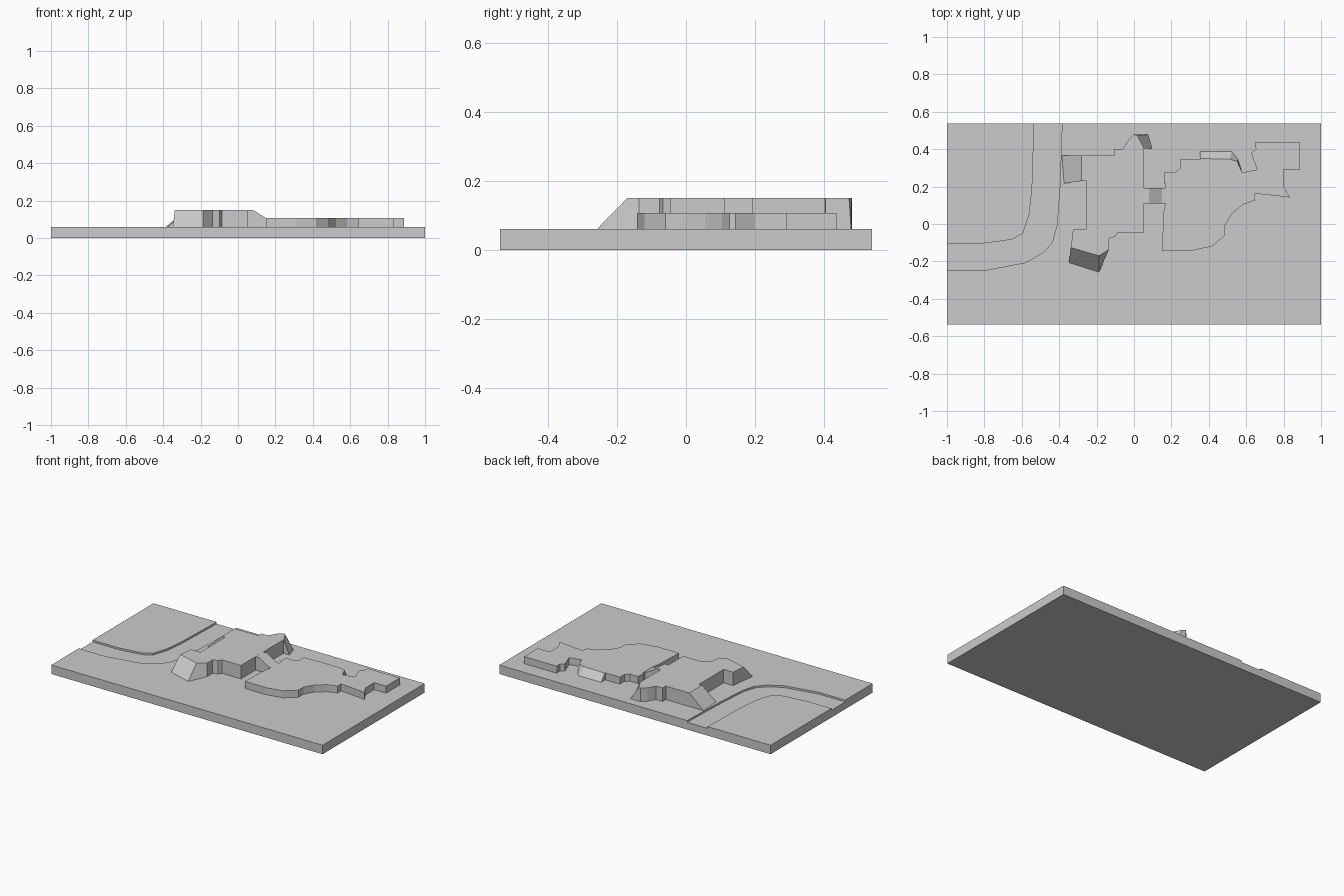
import bpy, bmesh

GROUND, LOW, HIGH = 0.06, 0.107, 0.15


def plate(name, outline, z0, z1):
    """Extruded outline; a 4-value point (x, y, top x, top y) makes a sloping side."""
    bm = bmesh.new()
    low = [bm.verts.new((p[0], p[1], z0)) for p in outline]
    top = [bm.verts.new((p[-2], p[-1], z1)) for p in outline]
    n = len(outline)
    bm.faces.new(low[::-1])
    bm.faces.new(top)
    for i in range(n):
        j = (i + 1) % n
        bm.faces.new((low[i], low[j], top[j], top[i]))
    bmesh.ops.recalc_face_normals(bm, faces=bm.faces)
    mesh = bpy.data.meshes.new(name)
    bm.to_mesh(mesh)
    bm.free()
    ob = bpy.data.objects.new(name, mesh)
    bpy.context.collection.objects.link(ob)
    return ob


# Base slab
W, D = 1.0, 0.538
base = plate("base_slab", [(-W, -D), (W, -D), (W, D), (-W, D)], 0, GROUND)

# Shallow curved road channel cut into the slab
outer = [(-0.535, 0.6), (-0.535, 0.5), (-0.545, 0.185), (-0.56, 0.05), (-0.594, -0.05),
         (-0.652, -0.083), (-0.807, -0.104), (-1.1, -0.104)]
inner = [(-1.1, -0.249), (-0.807, -0.249), (-0.578, -0.206), (-0.487, -0.152),
         (-0.438, -0.1), (-0.412, -0.008), (-0.396, 0.21), (-0.386, 0.5), (-0.386, 0.6)]
cutter = plate("road_cutter", outer + inner, GROUND - 0.012, GROUND + 0.1)
cutter.hide_render = True
cutter.hide_set(True)
cut = base.modifiers.new("road", 'BOOLEAN')
cut.operation = 'DIFFERENCE'
cut.solver = 'EXACT'
cut.object = cutter

# Upper terrace with west, south and north-east ramps
plate("upper_terrace", [
    (-0.385, 0.366, -0.28, 0.366), (-0.374, 0.217, -0.28, 0.23),
    (-0.257, 0.233), (-0.257, -0.03), (-0.326, -0.03), (-0.337, -0.125),
    (-0.348, -0.206, -0.338, -0.126), (-0.187, -0.258, -0.187, -0.17),
    (-0.134, -0.136), (-0.134, -0.077), (-0.1, -0.067), (-0.086, -0.045),
    (0.053, -0.045), (0.053, 0.403), (0.096, 0.403, 0.054, 0.404),
    (0.075, 0.478, 0.018, 0.472), (0, 0.48), (-0.03, 0.45), (-0.06, 0.4),
    (-0.107, 0.4), (-0.107, 0.366)], GROUND, HIGH)

# Lower terrace with a small bevelled north side
plate("lower_terrace", [
    (0.15, -0.142), (0.31, -0.142), (0.417, -0.12), (0.487, -0.06), (0.487, -0.008),
    (0.524, 0.056), (0.583, 0.104), (0.647, 0.126), (0.647, 0.163), (0.834, 0.142),
    (0.8, 0.2), (0.8, 0.291), (0.888, 0.291), (0.888, 0.436), (0.647, 0.436),
    (0.652, 0.398), (0.626, 0.382), (0.658, 0.291), (0.578, 0.275),
    (0.556, 0.345, 0.552, 0.335), (0.524, 0.388, 0.51, 0.347),
    (0.353, 0.388, 0.353, 0.35), (0.353, 0.345), (0.246, 0.345), (0.246, 0.297),
    (0.22, 0.275), (0.16, 0.275), (0.16, 0.217), (0.168, 0.217), (0.168, 0.11),
    (0.158, 0.065)], GROUND, LOW)

# Ramp linking both terraces: side profile turned upright
ramp = plate("link_ramp", [(0.05, GROUND), (0.17, GROUND), (0.17, LOW - 0.002), (0.15, LOW),
                           (0.08, HIGH), (0.05, HIGH - 0.0005)], 0.11, 0.192)
for v in ramp.data.vertices:
    x, y, z = v.co
    v.co = (x, z, y)
ramp.data.flip_normals()
